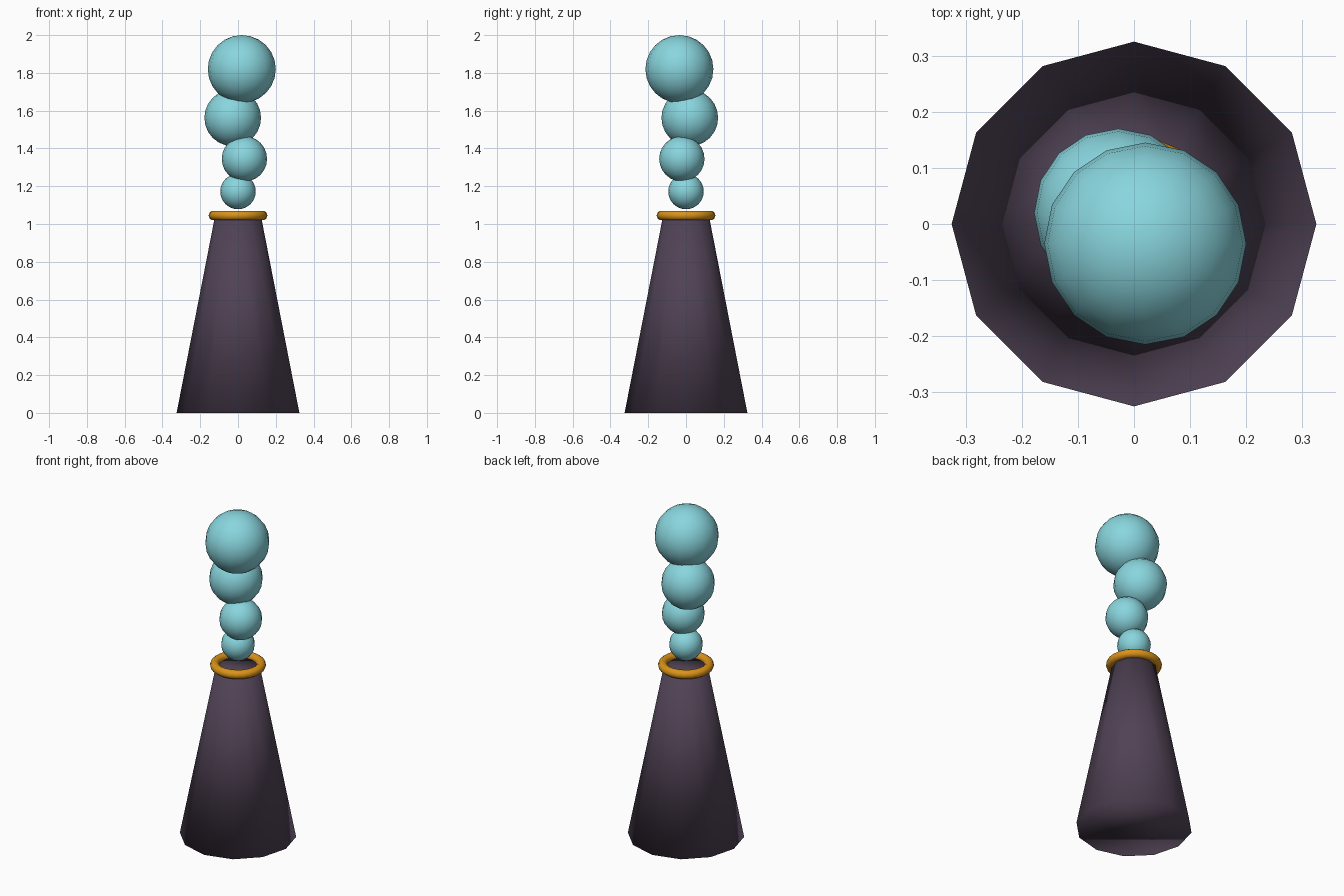
import bpy

if "Cube" in bpy.data.objects:
    bpy.data.objects.remove(bpy.data.objects["Cube"])


def material(name, color):
    m = bpy.data.materials.new(name)
    m.diffuse_color = (*color, 1)
    m.use_nodes = True
    m.node_tree.nodes["Principled BSDF"].inputs["Base Color"].default_value = m.diffuse_color
    return m


stone = material("dark_purple", (0.08, 0.055, 0.09))
gold = material("golden_orange", (0.70, 0.29, 0.01))
puff_blue = material("pale_teal", (0.25, 0.67, 0.73))


def finish(name, mat):
    ob = bpy.context.object
    ob.name = name
    ob.data.materials.append(mat)
    for p in ob.data.polygons:
        p.use_smooth = True
    return ob


# Tapered twelve-sided chimney, smooth across its caps
HEIGHT = 1.04
bpy.ops.mesh.primitive_cone_add(vertices=12, radius1=0.325, radius2=0.122,
                                depth=HEIGHT, location=(0, 0, HEIGHT / 2))
finish("chimney", stone)

# Rim ring around the mouth
bpy.ops.mesh.primitive_torus_add(major_radius=0.13, minor_radius=0.026,
                                 major_segments=24, minor_segments=10,
                                 location=(0, 0, 1.045))
finish("rim_ring", gold)

# Rising puffs: x, y, z, radius
puffs = [
    (0.0, 0.0, 1.172, 0.094),
    (0.034, -0.022, 1.345, 0.12),
    (-0.028, 0.02, 1.562, 0.15),
    (0.02, -0.035, 1.82, 0.18),
]
for i, (x, y, z, r) in enumerate(puffs, 1):
    bpy.ops.mesh.primitive_uv_sphere_add(segments=16, ring_count=12,
                                         radius=r, location=(x, y, z))
    finish(f"smoke_puff_{i}", puff_blue)
